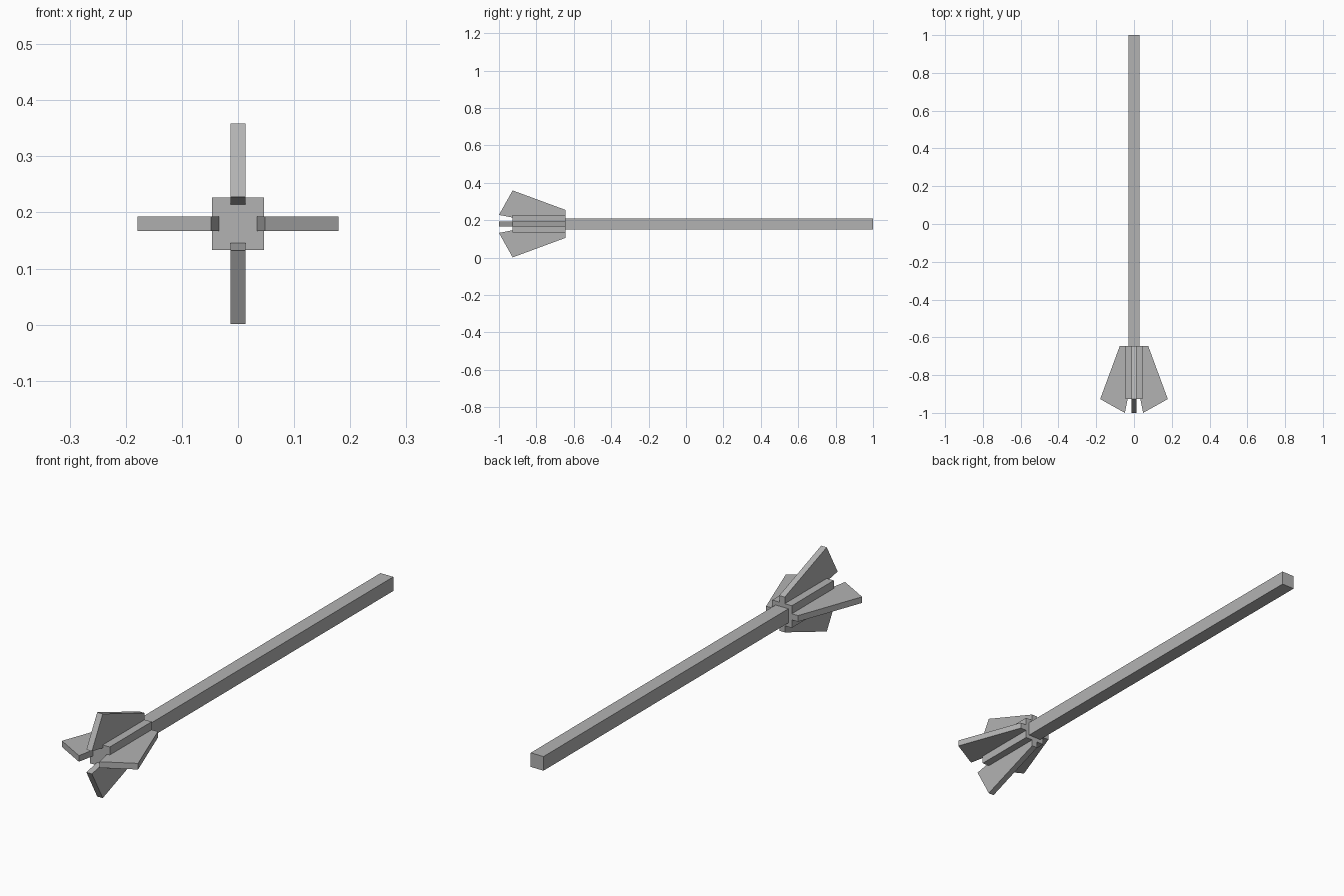
import bpy, bmesh
from math import pi
from mathutils import Matrix, Vector

if "Cube" in bpy.data.objects:
    bpy.data.objects.remove(bpy.data.objects["Cube"])

CZ = 0.18  # height of the long axis

# Dark grey for every part
grey = bpy.data.materials.new("dark_grey")
grey.diffuse_color = (0.45, 0.45, 0.45, 1)
grey.use_nodes = True
grey.node_tree.nodes["Principled BSDF"].inputs["Base Color"].default_value = grey.diffuse_color


def make_object(name, bm):
    bmesh.ops.recalc_face_normals(bm, faces=bm.faces)
    mesh = bpy.data.meshes.new(name)
    bm.to_mesh(mesh)
    bm.free()
    mesh.materials.append(grey)
    obj = bpy.data.objects.new(name, mesh)
    bpy.context.collection.objects.link(obj)
    return obj


def box(name, half_x, y0, y1, half_z):
    bm = bmesh.new()
    bmesh.ops.create_cube(bm, size=1)
    bmesh.ops.scale(bm, vec=(2 * half_x, y1 - y0, 2 * half_z), verts=bm.verts)
    bmesh.ops.translate(bm, vec=(0, (y0 + y1) / 2, CZ), verts=bm.verts)
    return make_object(name, bm)


def fin(name, angle):
    # profile as (y, distance from axis)
    profile = [(-0.645, -0.02), (-0.645, 0.075), (-0.927, 0.179), (-1.0, 0.048)]
    bm = bmesh.new()
    face = bm.faces.new([bm.verts.new((-0.013, y, r)) for y, r in profile])
    ext = bmesh.ops.extrude_face_region(bm, geom=[face], use_keep_orig=True)
    moved = [v for v in ext["geom"] if isinstance(v, bmesh.types.BMVert)]
    bmesh.ops.translate(bm, vec=(0.026, 0, 0), verts=moved)
    turn = Matrix.Translation(Vector((0, 0, CZ))) @ Matrix.Rotation(angle, 4, 'Y')
    bmesh.ops.transform(bm, matrix=turn, verts=bm.verts)
    return make_object(name, bm)


# Long square shaft and the thicker block at its tail
box("shaft", 0.03, -0.645, 1.0, 0.03)
box("tail_block", 0.046, -0.927, -0.645, 0.047)

# Four fins around the tail block
for i, side in enumerate(("top", "right", "bottom", "left")):
    fin(side + "_fin", i * pi / 2)
